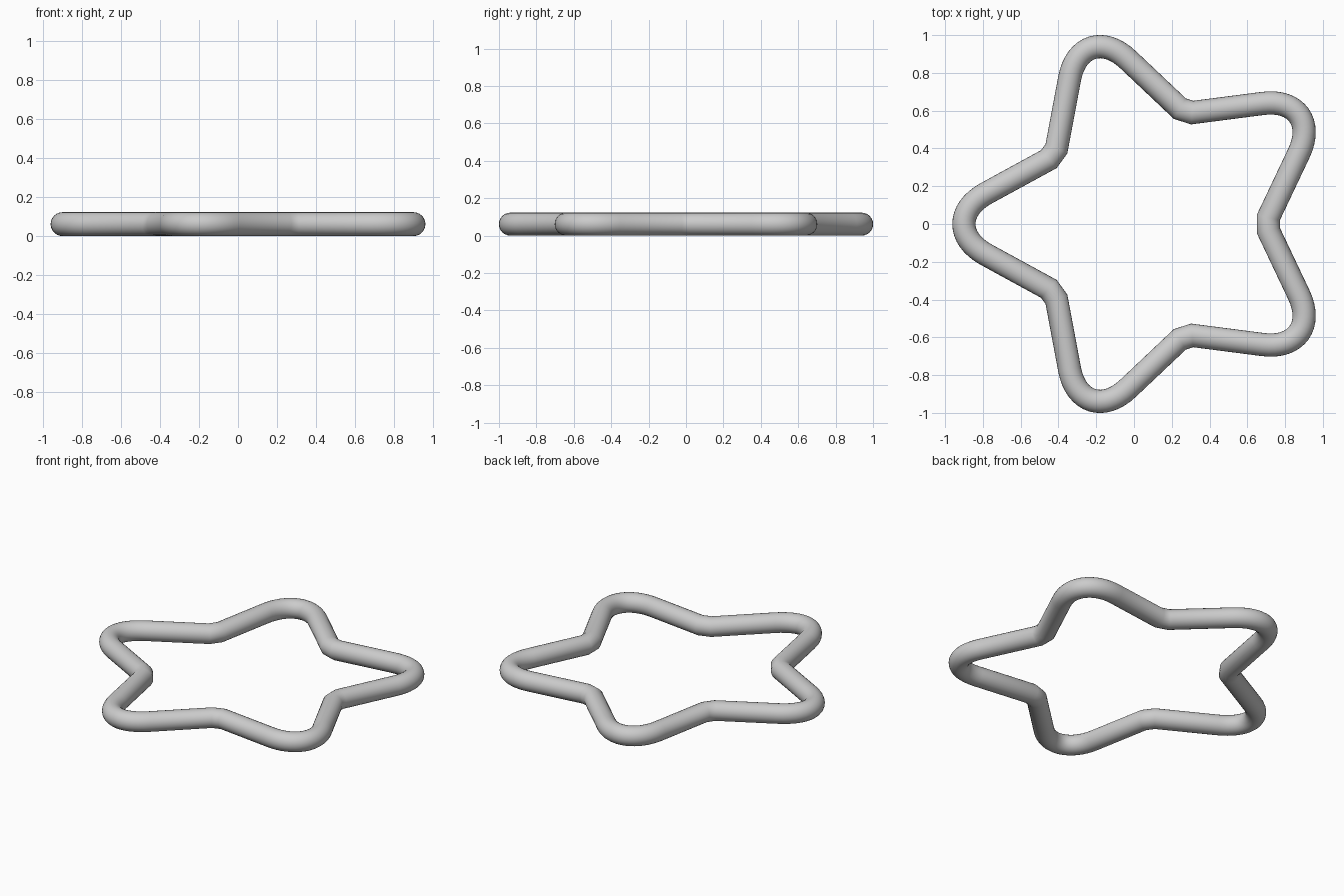
import bpy, bmesh
from math import sin, cos, pi, radians
from mathutils import Vector

if "Cube" in bpy.data.objects:
    bpy.data.objects.remove(bpy.data.objects["Cube"])

TUBE = 0.0613      # tube radius
SIDES = 24
CX = 0.08          # star centre along x
R_IN = 0.615       # inner corner distance
R_TIP = 1.16       # where the straight edges would meet
T_TIP = 0.55       # where along each edge the rounding starts
HANDLE = 0.53      # roundness of the tip


def bezier(a, b, c, d, n):
    return [a*(1-t)**3 + b*3*t*(1-t)**2 + c*3*t*t*(1-t) + d*t**3
            for t in (i/n for i in range(n + 1))]


# centreline: five rounded tips joined by tight inner corners
path = []
for k in range(5):
    a = pi + k*2*pi/5
    pol = lambda r, ang: Vector((CX + r*cos(ang), r*sin(ang), 0))
    tip = pol(R_TIP, a)
    left, right = pol(R_IN, a - pi/5), pol(R_IN, a + pi/5)
    p0, p3 = left.lerp(tip, T_TIP), right.lerp(tip, T_TIP)
    path.append(left.lerp(tip, 0.05))
    path += bezier(p0, p0.lerp(tip, HANDLE), p3.lerp(tip, HANDLE), p3, 16)
    path.append(right.lerp(tip, 0.05))
    
# sweep a round section along the closed path with mitred joints
bm = bmesh.new()
rings = []
n = len(path)
for i, p in enumerate(path):
    d0 = (p - path[i-1]).normalized()
    d1 = (path[(i+1) % n] - p).normalized()
    t = (d0 + d1).normalized()
    side = Vector((t.y, -t.x, 0)) / t.dot(d0)
    rings.append([bm.verts.new(p + side*TUBE*cos(2*pi*j/SIDES)
                               + Vector((0, 0, TUBE + TUBE*sin(2*pi*j/SIDES))))
                  for j in range(SIDES)])
for i in range(n):
    r, s = rings[i], rings[(i+1) % n]
    for j in range(SIDES):
        m = (j+1) % SIDES
        bm.faces.new((r[j], s[j], s[m], r[m]))
bmesh.ops.recalc_face_normals(bm, faces=bm.faces)

mesh = bpy.data.meshes.new("star_ring")
bm.to_mesh(mesh)
bm.free()
ring = bpy.data.objects.new("star_ring", mesh)
bpy.context.collection.objects.link(ring)
bpy.context.view_layer.objects.active = ring
ring.select_set(True)
bpy.ops.object.shade_smooth_by_angle(angle=radians(40))
